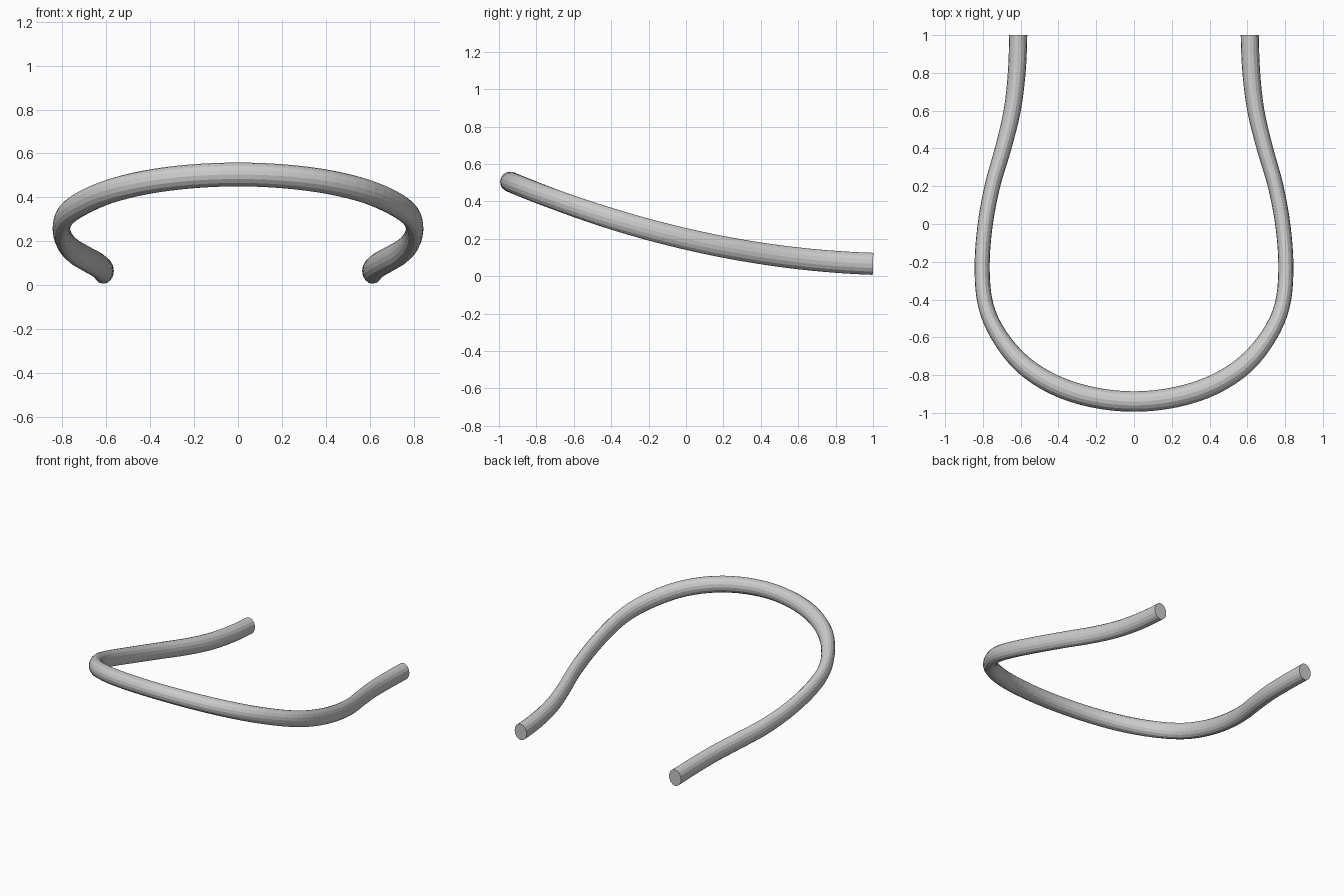
import bpy, bmesh, math
from mathutils import Vector

if "Cube" in bpy.data.objects:
    bpy.data.objects.remove(bpy.data.objects["Cube"])

SIDES, STEPS = 16, 4

# half of the plan path: x, y, half-thickness across the path
PLAN = [(0, -.94, .054), (.22, -.917, .054), (.42, -.852, .053), (.59, -.742, .050),
        (.715, -.59, .044), (.785, -.43, .041), (.804, -.24, .040), (.790, -.02, .040),
        (.75, .2, .041), (.693, .4, .043), (.645, .6, .045), (.621, .8, .047), (.613, 1, .048)]


def height(y):
    u = 1 - y
    return .066 + .034 * u + .099 * u * u


def catmull(a, b, c, d, t):
    return .5 * (2 * b + (c - a) * t + (2 * a - 5 * b + 4 * c - d) * t**2
                 + (3 * b - a - 3 * c + d) * t**3)


# smooth path through the plan points
p = [Vector(v) for v in PLAN]
p = [Vector((-p[1].x, p[1].y, p[1].z))] + p + [Vector((.613, 1.2, .048))]
path = [catmull(*p[i:i + 4], s / STEPS) for i in range(len(p) - 3) for s in range(STEPS)]
path.append(p[-2])
centres = [Vector((v.x, v.y, height(v.y))) for v in path]

# sweep an oval section along the half path
bm = bmesh.new()
rings = []
n = len(path)
for i, c in enumerate(centres):
    tan = (centres[min(i + 1, n - 1)] - centres[max(i - 1, 0)]).normalized()
    if i == 0:
        tan = Vector((1, 0, 0))
    if i == n - 1:
        tan = Vector((0, 1, -.03)).normalized()
    side = tan.cross(Vector((0, 0, 1))).normalized()
    up = side.cross(tan)
    w, h = path[i].z, .054 + .005 * i / n
    ring = []
    for k in range(SIDES):
        a = 2 * math.pi * k / SIDES
        ring.append(bm.verts.new(c + side * w * math.cos(a) + up * h * math.sin(a)))
    rings.append(ring)
for r, s in zip(rings, rings[1:]):
    for k in range(SIDES):
        j = (k + 1) % SIDES
        bm.faces.new((r[k], r[j], s[j], s[k]))
bm.faces.new(rings[-1])  # end cap
bmesh.ops.recalc_face_normals(bm, faces=bm.faces)
# the front ring stays open, so make sure normals face outward
f = bm.faces[:][-1]
f.normal_update()
if f.normal.y < 0:
    bmesh.ops.reverse_faces(bm, faces=bm.faces)

me = bpy.data.meshes.new("curved_tube")
bm.to_mesh(me)
bm.free()
tube = bpy.data.objects.new("curved_tube", me)
bpy.context.collection.objects.link(tube)

# mirrored other half
m = tube.modifiers.new("mirror", 'MIRROR')
m.use_clip = True
m.merge_threshold = .001
